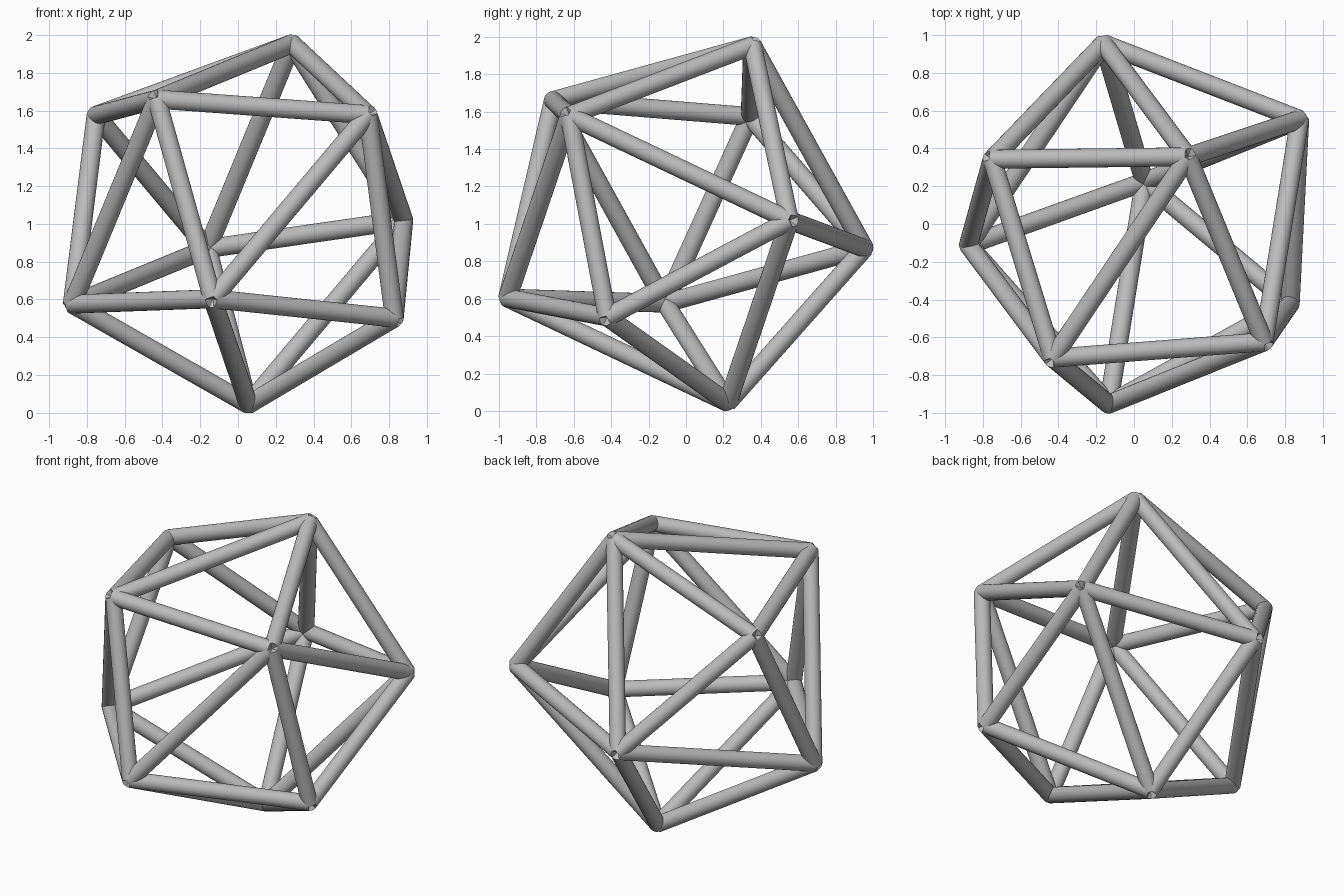
import bpy
from math import cos, sin, pi, radians
from mathutils import Vector

if "Cube" in bpy.data.objects:
    bpy.data.objects.remove(bpy.data.objects["Cube"], do_unlink=True)

STRUT_RADIUS = 0.05
CENTRE = Vector((0.038, -0.039, 1.038))
SPHERE_RADIUS = 1.0275
POLE_ANGLE = radians(65)      # angle from each pole to its ring of four

grey = bpy.data.materials.new("plain grey")
grey.use_nodes = True
colour = (0.5, 0.5, 0.5, 1)
grey.diffuse_color = colour
grey.node_tree.nodes["Principled BSDF"].inputs["Base Color"].default_value = colour

# Tilted frame: the axis runs through the two poles
axis = Vector((0.768, -0.3715, -0.522)).normalized()
side = Vector((0.630, 0.248, 0.736))
side = (side - axis * side.dot(axis)).normalized()
across = axis.cross(side)


def joint(pole, angle):
    """Joint on the ring around the pole at -1 or +1."""
    ring = side * cos(angle) + across * sin(angle)
    return CENTRE + SPHERE_RADIUS * (axis * pole * cos(POLE_ANGLE) + ring * sin(POLE_ANGLE))


def strut(name, a, b):
    span = b - a
    bpy.ops.mesh.primitive_cylinder_add(vertices=24, radius=STRUT_RADIUS,
                                        depth=span.length, location=(a + b) / 2)
    ob = bpy.context.object
    ob.name = name
    ob.rotation_mode = 'QUATERNION'
    ob.rotation_quaternion = span.to_track_quat('Z', 'Y')
    ob.data.materials.append(grey)
    bpy.ops.object.shade_smooth_by_angle(angle=radians(40))


# Two square rings, turned an eighth of a circle apart
upper = [joint(-1, i * pi / 2) for i in range(4)]
lower = [joint(1, i * pi / 2 + pi / 4) for i in range(4)]
upper_pole = CENTRE - axis * SPHERE_RADIUS
lower_pole = CENTRE + axis * SPHERE_RADIUS

for i in range(4):
    n = (i + 1) % 4
    strut(f"upper_pole_strut_{i + 1}", upper_pole, upper[i])
    strut(f"lower_pole_strut_{i + 1}", lower_pole, lower[i])
    strut(f"upper_ring_strut_{i + 1}", upper[i], upper[n])
    strut(f"lower_ring_strut_{i + 1}", lower[i], lower[n])
    strut(f"cross_strut_a_{i + 1}", upper[i], lower[i])
    strut(f"cross_strut_b_{i + 1}", lower[i], upper[n])
